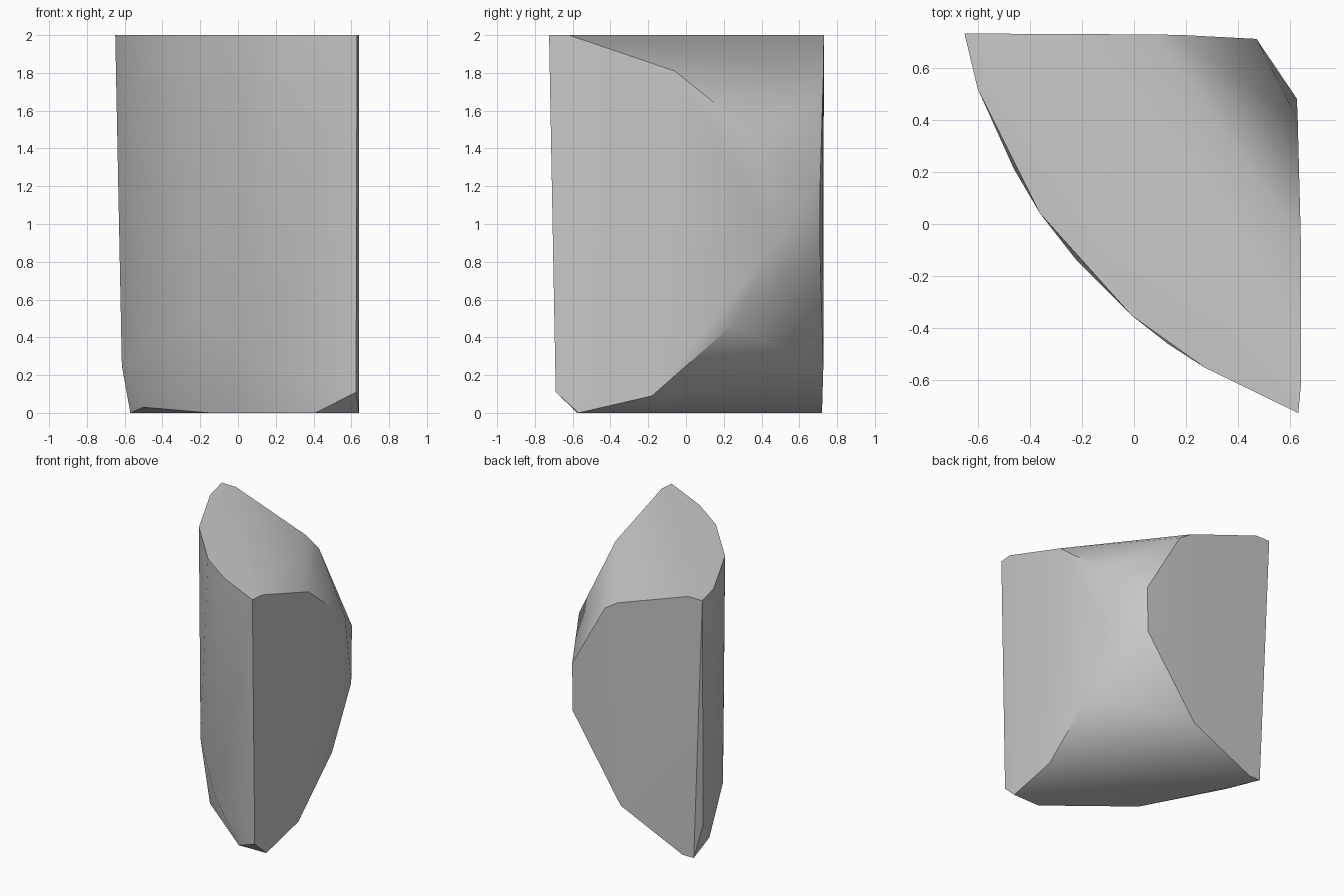
import bpy
import bmesh
import math
from mathutils import Vector

# Remove the default object if it is present
default = bpy.data.objects.get("Cube")
if default:
    bpy.data.objects.remove(default, do_unlink=True)


def make_material(name, colour):
    mat = bpy.data.materials.new(name)
    mat.use_nodes = True
    mat.diffuse_color = colour
    for node in mat.node_tree.nodes:
        if node.type == "BSDF_PRINCIPLED":
            node.inputs["Base Color"].default_value = colour
            node.inputs["Roughness"].default_value = 0.8
    return mat


def flat_ring(outline, height):
    """Lift a flat outline to a height."""
    return [Vector((x, y, height)) for x, y in outline]


def make_hull(name, points, material, sharp_angle):
    """Wrap one convex chunk around the corner points."""
    bm = bmesh.new()
    for point in points:
        bm.verts.new(point)
    result = bmesh.ops.convex_hull(bm, input=bm.verts[:])
    loose = [v for v in bm.verts if not v.link_faces]
    bmesh.ops.delete(bm, geom=loose, context="VERTS")
    bmesh.ops.recalc_face_normals(bm, faces=bm.faces[:])
    # Merge the triangles that lie in one plane
    bmesh.ops.dissolve_limit(bm, angle_limit=math.radians(0.3),
                             verts=bm.verts[:], edges=bm.edges[:])
    mesh = bpy.data.meshes.new(name)
    bm.to_mesh(mesh)
    bm.free()
    obj = bpy.data.objects.new(name, mesh)
    bpy.context.collection.objects.link(obj)
    mesh.materials.append(material)

    bpy.ops.object.select_all(action="DESELECT")
    obj.select_set(True)
    bpy.context.view_layer.objects.active = obj
    bpy.ops.object.shade_smooth_by_angle(angle=math.radians(sharp_angle))
    return obj


# Flat top: curved outer rim and the start of the broken slope
top_rim = flat_ring([(0.64, -0.62), (0.63, -0.725), (0.27, -0.55), (-0.01, -0.35),
                     (-0.36, 0.04), (-0.6, 0.52), (-0.65, 0.73), (-0.53, 0.73)], 2)

# Small flat foot
foot = flat_ring([(0.64, -0.57), (0.41, -0.575), (-0.15, -0.126),
                  (-0.57, 0.72), (-0.475, 0.72)], 0)

# Worn lower edge of the curved outer side
lower_curve = [(0.625, -0.69, 0.11), (0.13, -0.46, 0.25), (-0.22, -0.14, 0.48),
               (-0.46, 0.21, 0.35), (-0.615, 0.67, 0.25), (-0.5, 0.43, 0.03)]

# Edge of the flat left side, from the top slope round to the underside
left_side = [(0.64, -0.06, 1.81), (0.628, 0.4, 1.44), (0.625, 0.48, 0.9),
             (0.63, 0.24, 0.46), (0.638, -0.18, 0.09)]

# Edge of the flat back, from the top slope round to the underside
back_side = [(0.07, 0.727, 1.79), (0.18, 0.725, 1.72), (0.47, 0.71, 1.21),
             (0.465, 0.71, 0.85), (0.045, 0.727, 0.24)]

corners = top_rim + foot + [Vector(p) for p in lower_curve + left_side + back_side]
stone = make_material("pale_grey_stone", (0.58, 0.58, 0.58, 1.0))
make_hull("stone_chunk", corners, stone, 40)
